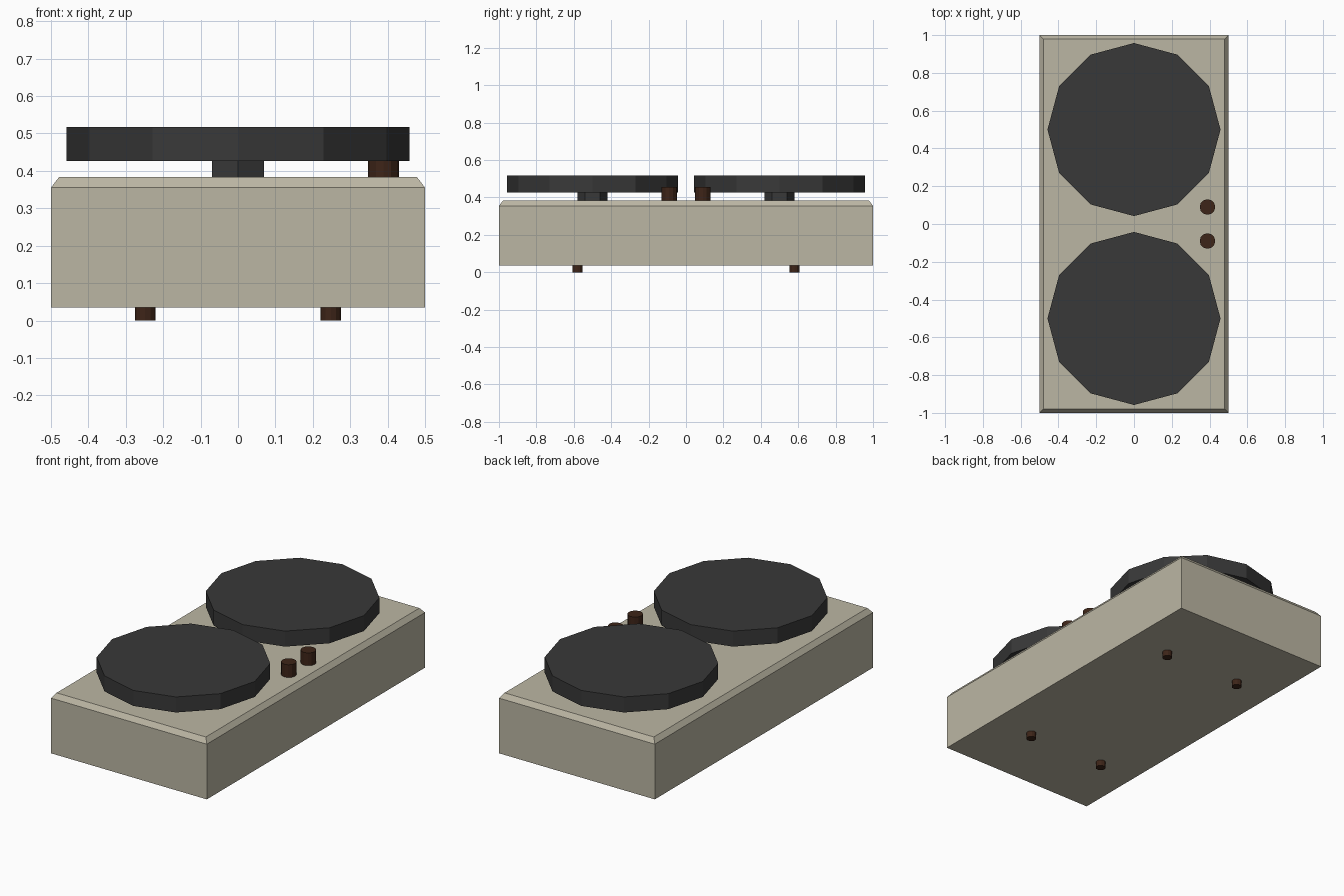
import bpy, bmesh
from math import pi
from mathutils import Matrix

if "Cube" in bpy.data.objects:
    bpy.data.objects.remove(bpy.data.objects["Cube"])


def material(name, rgb):
    m = bpy.data.materials.new(name)
    m.diffuse_color = (*rgb, 1)
    m.use_nodes = True
    m.node_tree.nodes["Principled BSDF"].inputs["Base Color"].default_value = m.diffuse_color
    return m


cream = material("cream_enamel", (0.50, 0.47, 0.37))
iron = material("dark_iron", (0.04, 0.04, 0.04))
brown = material("dark_brown", (0.047, 0.018, 0.009))


def finish(name, bm, mat, loc=(0, 0, 0)):
    mesh = bpy.data.meshes.new(name)
    bmesh.ops.recalc_face_normals(bm, faces=bm.faces)
    bm.to_mesh(mesh)
    bm.free()
    mesh.materials.append(mat)
    ob = bpy.data.objects.new(name, mesh)
    ob.location = loc
    bpy.context.collection.objects.link(ob)
    return ob


def disc(name, x, y, z0, z1, r, sides, mat):
    """Upright prism with a corner on the +y axis."""
    bm = bmesh.new()
    bmesh.ops.create_cone(bm, cap_ends=True, segments=sides, radius1=r, radius2=r,
                          depth=z1 - z0, matrix=Matrix.Rotation(pi if sides % 4 else 0, 4, 'Z'))
    # make sure a corner sits on the y axis
    if not any(abs(v.co.x) < 1e-4 for v in bm.verts):
        bmesh.ops.rotate(bm, verts=bm.verts, matrix=Matrix.Rotation(pi / 2, 3, 'Z'))
    return finish(name, bm, mat, (x, y, (z0 + z1) / 2))


# housing: box whose top face is inset and raised into a chamfer
bm = bmesh.new()
bmesh.ops.create_cube(bm, size=1, matrix=Matrix.Translation((0, 0, 0.195)) @ Matrix.Diagonal((1, 2, 0.32, 1)))
top = max(bm.faces, key=lambda f: f.calc_center_median().z)
bmesh.ops.inset_region(bm, faces=[top], thickness=0.03, depth=0)
for v in top.verts:
    v.co.z = 0.383
finish("housing", bm, cream)

for side, s in (("front", -1), ("back", 1)):
    # hot plate on a short hexagonal stem, with its knob
    disc(side + "_hot_plate", 0, 0.5 * s, 0.427, 0.517, 0.458, 12, iron)
    disc(side + "_plate_stem", 0, 0.5 * s, 0.383, 0.427, 0.08, 6, iron)
    disc(side + "_knob", 0.389, 0.09 * s, 0.383, 0.457, 0.041, 12, brown)
    # feet
    for end, t in (("left", -1), ("right", 1)):
        disc(f"{side}_{end}_foot", 0.248 * t, 0.58 * s, 0, 0.035, 0.027, 12, brown)
